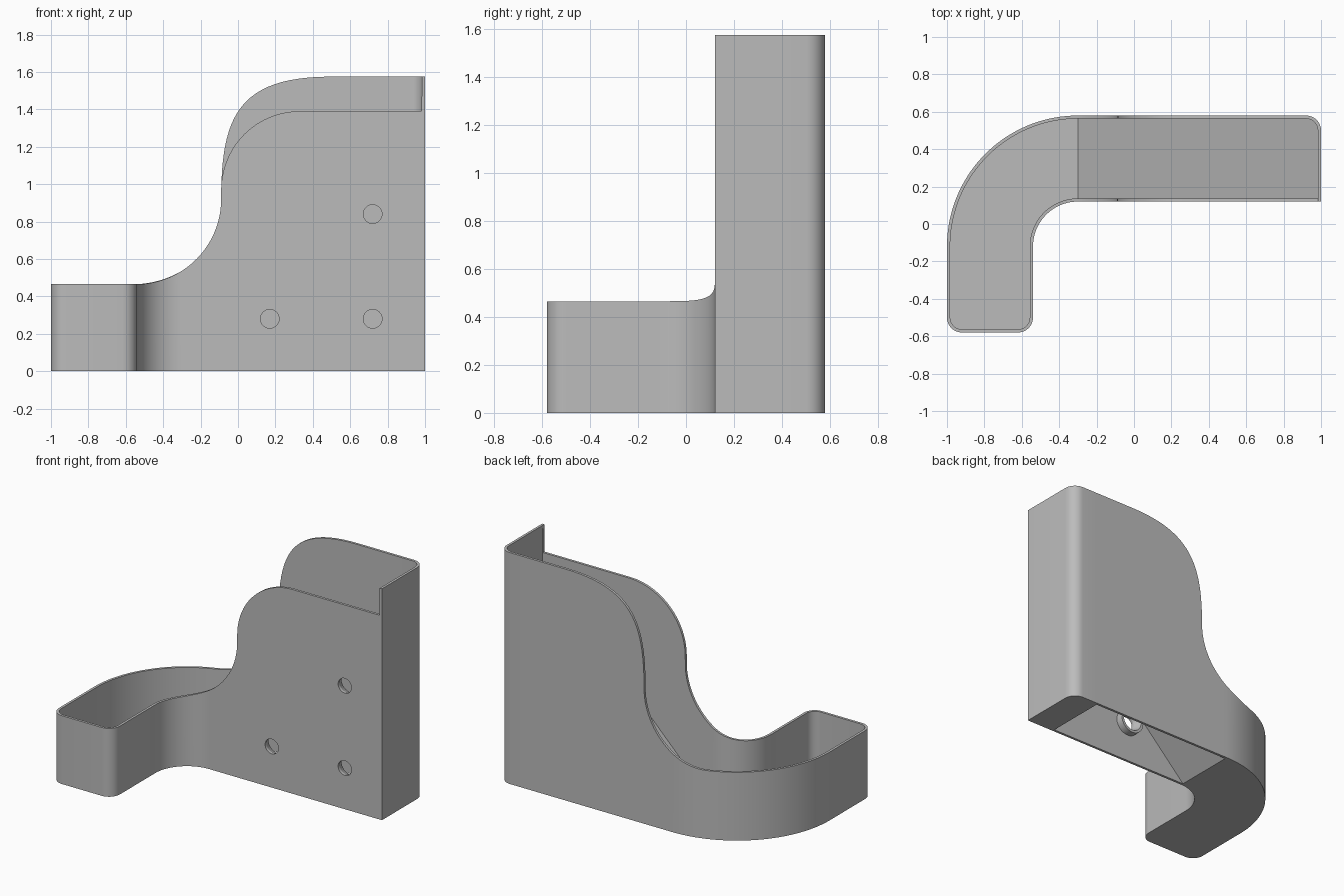
import bpy, bmesh
from math import sin, cos, pi, sqrt, radians
from mathutils import Matrix, Vector

cube = bpy.data.objects.get("Cube")
if cube:
    bpy.data.objects.remove(cube, do_unlink=True)

T = 0.017                       # wall thickness
LOW, LIP, TOP = 0.465, 1.39, 1.575
FRONT, BACK = 0.12, 0.58        # y of the straight walls
BEND = (-0.3, -0.12)            # centre of the plan bend
WAIST = (-0.09, 0.92)           # where the two rim curves meet
PLATE_X = 0.79

gray = bpy.data.materials.new("light_gray")
gray.use_nodes = True
gray.diffuse_color = (0.5, 0.5, 0.5, 1)
gray.node_tree.nodes["Principled BSDF"].inputs["Base Color"].default_value = (0.5, 0.5, 0.5, 1)


def finish(name, bm):
    bmesh.ops.remove_doubles(bm, verts=bm.verts, dist=1e-5)
    bmesh.ops.recalc_face_normals(bm, faces=bm.faces)
    mesh = bpy.data.meshes.new(name)
    bm.to_mesh(mesh)
    bm.free()
    mesh.materials.append(gray)
    obj = bpy.data.objects.new(name, mesh)
    bpy.context.collection.objects.link(obj)
    return obj


def smooth(obj):
    bpy.ops.object.select_all(action='DESELECT')
    obj.select_set(True)
    bpy.context.view_layer.objects.active = obj
    bpy.ops.object.shade_smooth_by_angle(angle=radians(30))


def low_rim(x):
    """Height of the concave lower rim curve."""
    r = WAIST[1] - LOW
    d = min(max(x - (WAIST[0] - r), 0), r)
    return WAIST[1] - sqrt(max(r * r - d * d, 0))


def arc(centre, r, a0, a1, n, side, height):
    """Wall stations on an arc: outer point, inner point, rim height."""
    out = []
    for i in range(n + 1):
        a = radians(a0 + (a1 - a0) * i / n)
        d = Vector((cos(a), sin(a)))
        p = Vector(centre) + d * r
        out.append((p, p - d * T * side, height(p.x)))
    return out


def straight(profile, y, inward):
    return [(Vector((x, y)), Vector((x, y + inward * T)), z) for x, z in profile]


# Rim profiles of the straight walls, from the bend to the end wall
r_low = WAIST[1] - LOW
a_start = sqrt(max(0, 1 - ((BEND[0] - WAIST[0] + r_low) / r_low) ** 2))
lower = []
for i in range(17):
    x = BEND[0] + (WAIST[0] - BEND[0]) * sin(pi / 2 * i / 16)
    lower.append((x, low_rim(x)))

r_up = LIP - WAIST[1] - 0.05
front_upper = [(WAIST[0] + r_up * (1 - cos(pi / 2 * i / 20)),
                WAIST[1] + 0.05 + r_up * sin(pi / 2 * i / 20)) for i in range(21)]
front_profile = lower[:-1] + front_upper + [
    (PLATE_X, LIP), (1 - T - 0.001, LIP), (1 - T, TOP)]

handles = [Vector(p) for p in (WAIST, (-0.09, 1.36), (0, TOP), (0.5, TOP))]
back_upper = []
for i in range(1, 25):
    t = i / 24
    p = sum((h * c for h, c in zip(handles, ((1 - t) ** 3, 3 * t * (1 - t) ** 2,
                                             3 * t * t * (1 - t), t ** 3))), Vector((0, 0)))
    back_upper.append((p.x, p.y))
back_profile = lower + back_upper + [(PLATE_X, TOP)]

# Plan loop of the wall
R = 0.08
stations = [(Vector((1, FRONT)), Vector((1 - T, FRONT + T)), TOP)]
stations += arc((1 - R, BACK - R), R, 0, 90, 8, 1, lambda x: TOP)
stations += straight(back_profile[::-1], BACK, -1)
stations += arc(BEND, 0.7, 90, 180, 36, 1, low_rim)[1:]
stations += arc((-1 + R, -BACK + R), R, 180, 270, 8, 1, lambda x: LOW)
stations += arc((-0.54 - R, -BACK + R), R, 270, 360, 8, 1, lambda x: LOW)
stations += arc(BEND, 0.24, 180, 90, 20, -1, low_rim)[:-1]
stations += straight(front_profile, FRONT, 1)

# Curved wall
bm = bmesh.new()
rings = []
for o, i, z in stations:
    rings.append([bm.verts.new((p.x, p.y, h)) for p, h in ((o, 0), (o, z), (i, z), (i, 0))])
for a, b in zip(rings, rings[1:] + rings[:1]):
    for k in range(4):
        m = (k + 1) % 4
        bm.faces.new((a[k], b[k], b[m], a[m]))
wall = finish("curved_wall", bm)

# Screw holes through the front wall
HOLES = ((0.17, 0.28), (0.72, 0.28), (0.72, 0.84))
bm = bmesh.new()
for x, z in HOLES:
    bmesh.ops.create_cone(bm, cap_ends=True, segments=32, radius1=0.05, radius2=0.05, depth=0.1,
                          matrix=Matrix.Translation((x, FRONT, z)) @ Matrix.Rotation(pi / 2, 4, 'X'))
cutter = finish("hole_cutter", bm)
cutter.hide_render = True
cut = wall.modifiers.new("holes", 'BOOLEAN')
cut.operation = 'DIFFERENCE'
cut.solver = 'EXACT'
cut.object = cutter
bpy.context.view_layer.objects.active = wall
bpy.ops.object.modifier_apply(modifier=cut.name)
bpy.data.objects.remove(cutter, do_unlink=True)
smooth(wall)


# Screw bosses behind the holes
def boss(name, x, z):
    section = ((0.05, 0), (0.09, 0), (0.09, 0.05), (0.072, 0.05))
    bm = bmesh.new()
    n = 32
    loops = [[bm.verts.new((x + r * cos(2 * pi * i / n), FRONT + T + d, z + r * sin(2 * pi * i / n)))
              for r, d in section] for i in range(n)]
    for i in range(n):
        a, b = loops[i], loops[(i + 1) % n]
        for k in range(4):
            m = (k + 1) % 4
            bm.faces.new((a[k], b[k], b[m], a[m]))
    smooth(finish(name, bm))


for i, (x, z) in enumerate(HOLES):
    boss(f"screw_boss_{i + 1}", x, z)


# Panels that fill the inside of the wall
def panel(name, keep, height, thick=0.02):
    pts = []
    for _, p, _ in stations:
        if keep(p.x) and all((p - q).length > 1e-4 for q in pts):
            pts.append(p)
    bm = bmesh.new()
    low = [bm.verts.new((p.x, p.y, height(p.x))) for p in pts]
    high = [bm.verts.new((p.x, p.y, height(p.x) + thick)) for p in pts]
    bm.faces.new(low[::-1])
    bm.faces.new(high)
    for i in range(len(pts)):
        j = (i + 1) % len(pts)
        bm.faces.new((low[i], low[j], high[j], high[i]))
    finish(name, bm)


panel("tray_floor", lambda x: x <= BEND[0] + 1e-4, lambda x: 0)
panel("sloped_chute", lambda x: x >= BEND[0] - 1e-4, lambda x: x - BEND[0])
panel("base_strip", lambda x: x >= PLATE_X - 1e-4, lambda x: 0)
